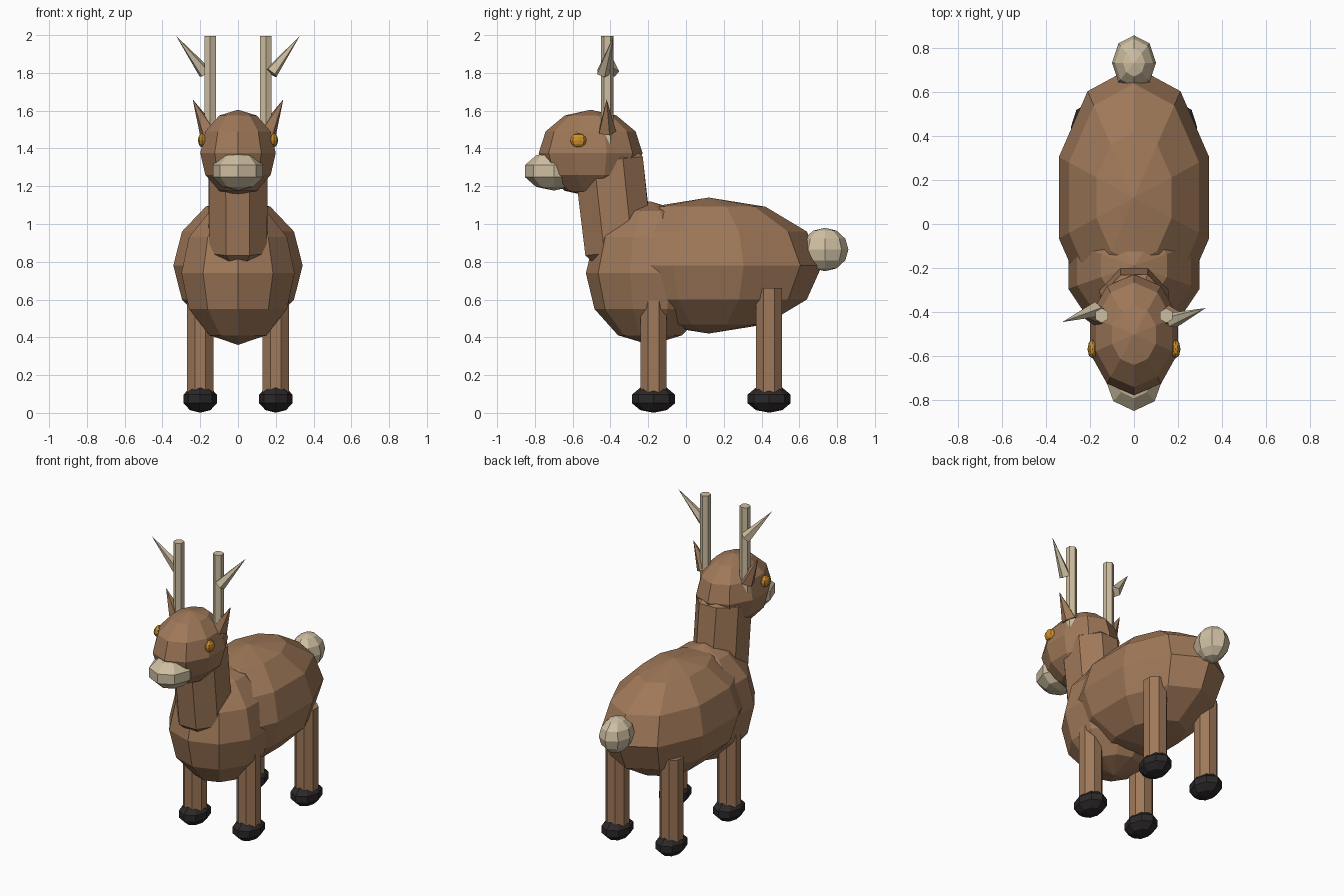
import bpy
import bmesh
from math import pi
from mathutils import Matrix, Vector

cube = bpy.data.objects.get("Cube")
if cube:
    bpy.data.objects.remove(cube, do_unlink=True)


def make_material(name, rgb):
    mat = bpy.data.materials.new(name)
    mat.use_nodes = True
    color = (*rgb, 1.0)
    mat.diffuse_color = color
    mat.node_tree.nodes["Principled BSDF"].inputs["Base Color"].default_value = color
    return mat


FUR = make_material("brown fur", (0.35, 0.19, 0.10))
CREAM = make_material("cream", (0.62, 0.52, 0.36))
HOOF = make_material("dark hoof", (0.025, 0.021, 0.023))
AMBER = make_material("amber", (0.60, 0.27, 0.02))


def finish(name, bm, mat):
    mesh = bpy.data.meshes.new(name)
    bm.to_mesh(mesh)
    bm.free()
    mesh.materials.append(mat)
    obj = bpy.data.objects.new(name, mesh)
    bpy.context.collection.objects.link(obj)
    return obj


def ellipsoid(name, center, radii, mat, segments=8, rings=6):
    bm = bmesh.new()
    bmesh.ops.create_uvsphere(bm, u_segments=segments, v_segments=rings, radius=1)
    bm.transform(Matrix.Translation(center) @ Matrix.Diagonal((*radii, 1)))
    return finish(name, bm, mat)


def spike(name, base, tip, radius, sides, mat, tip_radius=0.0):
    """Tapered rod from base to tip."""
    base, tip = Vector(base), Vector(tip)
    axis = tip - base
    bm = bmesh.new()
    bmesh.ops.create_cone(bm, cap_ends=True, segments=sides, radius1=radius,
                          radius2=tip_radius, depth=axis.length)
    turn = Vector((0, 0, 1)).rotation_difference(axis).to_matrix().to_4x4()
    spin = Matrix.Rotation(pi / sides if sides == 8 else 0, 4, "Z")
    bm.transform(Matrix.Translation((base + tip) / 2) @ turn @ spin)
    return finish(name, bm, mat)


# Torso and head masses
ellipsoid("body", (0, 0.12, 0.78), (0.36, 0.60, 0.36), FUR, segments=10)
ellipsoid("chest", (0, -0.19, 0.74), (0.315, 0.34, 0.38), FUR, segments=10)
ellipsoid("head", (0, -0.505, 1.375), (0.21, 0.275, 0.23), FUR, segments=10)
ellipsoid("muzzle", (0, -0.70, 1.28), (0.14, 0.16, 0.103), CREAM, rings=5)
ellipsoid("tail", (0, 0.735, 0.865), (0.10, 0.125, 0.115), CREAM)

# Neck: chamfered eight-sided column leaning forward
bm = bmesh.new()
bmesh.ops.create_cone(bm, cap_ends=True, segments=8, radius1=1, radius2=1, depth=0.61)
bm.transform(Matrix.Translation((0, -0.383, 1.095)) @ Matrix.Rotation(0.1, 4, "X")
             @ Matrix.Diagonal((0.168, 0.195, 1, 1)) @ Matrix.Rotation(pi / 8, 4, "Z"))
rims = [e for f in bm.faces if len(f.verts) == 8 for e in f.edges]
bmesh.ops.bevel(bm, geom=rims, offset=0.06, segments=1, affect="EDGES")
finish("neck", bm, FUR)

# Paired parts
for side, s in (("left", 1), ("right", -1)):
    for end, y, top in (("front", -0.172, 0.66), ("back", 0.44, 0.66)):
        spike(f"{end}_{side}_leg", (s * 0.2, y, 0.08), (s * 0.2, y, top),
              0.075, 8, FUR, tip_radius=0.075)
        ellipsoid(f"{end}_{side}_hoof", (s * 0.2, y, 0.074), (0.093, 0.12, 0.073),
                  HOOF, rings=5)

    ellipsoid(f"{side}_eye", (s * 0.19, -0.57, 1.443), (0.022, 0.043, 0.037), AMBER)
    spike(f"{side}_ear", (s * 0.158, -0.42, 1.49), (s * 0.24, -0.42, 1.66), 0.05, 5, FUR)
    spike(f"{side}_antler", (s * 0.147, -0.417, 1.42), (s * 0.147, -0.417, 1.995),
          0.034, 6, CREAM, tip_radius=0.034)
    # The two tines swing in opposite directions
    spike(f"{side}_antler_tine", (s * 0.175, -0.415 - s * 0.025, 1.8),
          (s * 0.327, -0.415 + s * 0.032, 1.995), 0.037, 5, CREAM)
